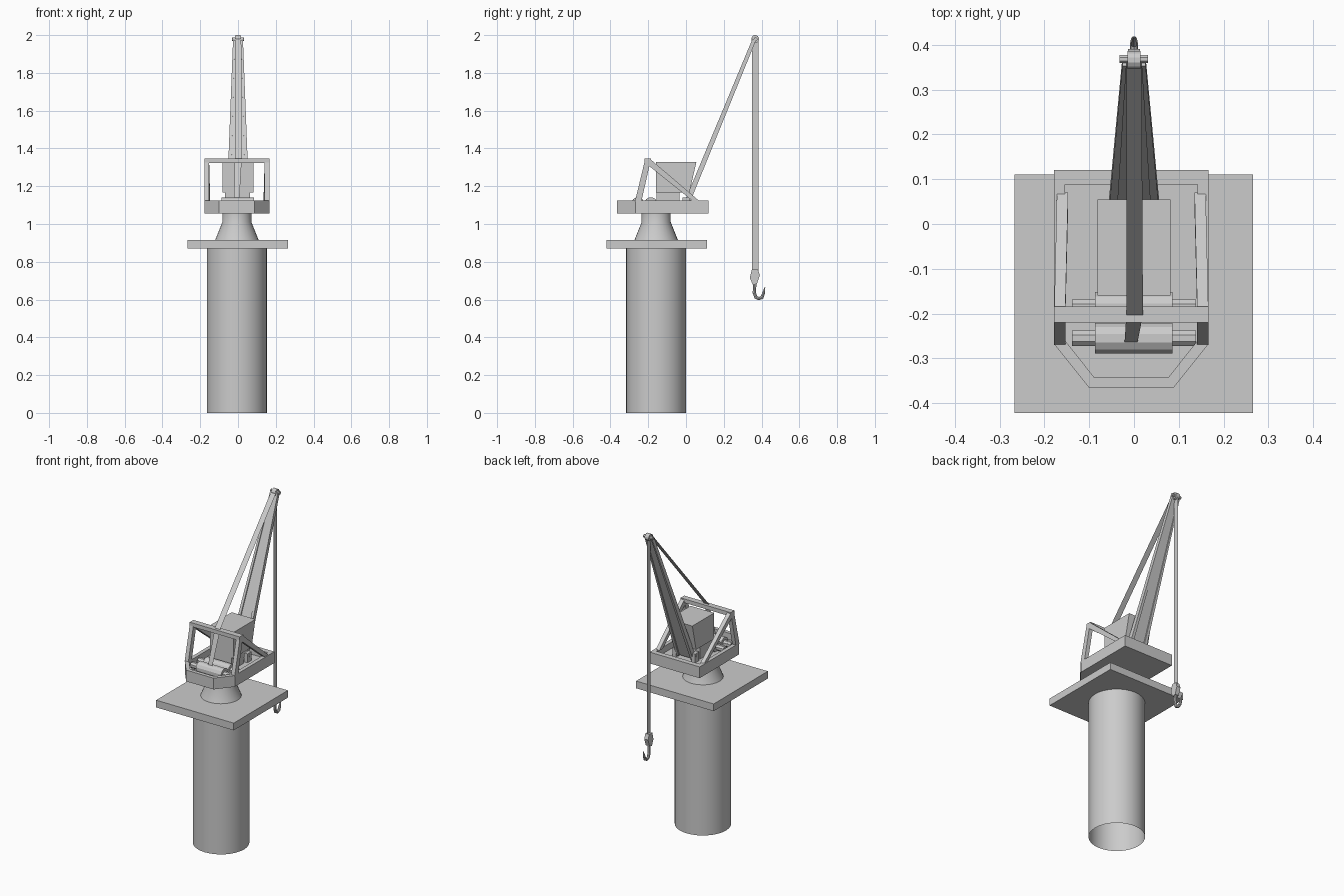
import bpy, bmesh, math
from mathutils import Vector

if "Cube" in bpy.data.objects:
    bpy.data.objects.remove(bpy.data.objects["Cube"])

CX, CY = -0.006, -0.158   # slewing axis


def finish(name, bm, smooth=False, fix=True):
    if fix:
        bmesh.ops.recalc_face_normals(bm, faces=bm.faces)
    me = bpy.data.meshes.new(name)
    bm.to_mesh(me)
    bm.free()
    ob = bpy.data.objects.new(name, me)
    bpy.context.collection.objects.link(ob)
    if smooth:
        bpy.ops.object.select_all(action='DESELECT')
        ob.select_set(True)
        bpy.context.view_layer.objects.active = ob
        bpy.ops.object.shade_smooth_by_angle(angle=math.radians(35))
    return ob


def loft(name, rings, caps=(True, True), smooth=False):
    """Skin a list of closed rings of points."""
    bm = bmesh.new()
    loops = [[bm.verts.new(p) for p in r] for r in rings]
    n = len(loops[0])
    for a, b in zip(loops, loops[1:]):
        for i in range(n):
            bm.faces.new((a[i], a[(i + 1) % n], b[(i + 1) % n], b[i]))
    if caps[0]:
        bm.faces.new(loops[0][::-1])
    if caps[1]:
        bm.faces.new(loops[-1])
    return finish(name, bm, smooth)


def box(name, x0, x1, y0, y1, z0, z1):
    base = [(x0, y0), (x1, y0), (x1, y1), (x0, y1)]
    return loft(name, [[(x, y, z) for x, y in base] for z in (z0, z1)])


def profile_x(name, pts, x0, x1):
    """Extrude a (y, z) outline along x."""
    return loft(name, [[(x, y, z) for y, z in pts] for x in (x0, x1)])


def turned(name, levels, caps, n=32):
    """Round body on the slewing axis from (radius, z) levels."""
    ring = lambda r, z: [(CX + r * math.cos(2 * math.pi * i / n),
                          CY + r * math.sin(2 * math.pi * i / n), z) for i in range(n)]
    return loft(name, [ring(r, z) for r, z in levels], caps, True)


def drum(name, x0, x1, y, z, r, n=12):
    pts = [(y + r * math.cos(2 * math.pi * (i + .5) / n),
            z + r * math.sin(2 * math.pi * (i + .5) / n)) for i in range(n)]
    return profile_x(name, pts, x0, x1)


def ribbon(name, edges):
    """Flat rope strip through pairs of edge points."""
    bm = bmesh.new()
    vs = [(bm.verts.new(a), bm.verts.new(b)) for a, b in edges]
    for (a, b), (c, d) in zip(vs, vs[1:]):
        bm.faces.new((a, b, d, c))
    return finish(name, bm, fix=False)


# Column, platform and slewing neck
turned("column", [(0.159, 0), (0.159, 0.87)], (False, True))
box("platform", -0.267, 0.266, -0.422, 0.11, 0.87, 0.915)
turned("slewing_neck", [(0.115, 0.915), (0.077, 1.01), (0.077, 1.06)], (False, False))

# Deck with recessed floor and chamfered rear corners
outline = [(-0.178, 0.12), (-0.178, -0.268), (-0.1, -0.366),
           (0.088, -0.366), (0.166, -0.268), (0.166, 0.12)][::-1]
inner = [(-0.154, 0.088), (-0.154, -0.26), (-0.088, -0.343),
         (0.076, -0.343), (0.142, -0.26), (0.142, 0.088)][::-1]
loft("deck", [[(x, y, 1.055) for x, y in outline], [(x, y, 1.125) for x, y in outline],
              [(x, y, 1.125) for x, y in inner], [(x, y, 1.085) for x, y in inner]])

# Cabin with sloping front, on a pedestal
profile_x("cabin", [(-0.16, 1.167), (0.018, 1.167), (0.055, 1.328), (-0.16, 1.328)],
          -0.082, 0.081)
box("cabin_pedestal", -0.07, 0.064, -0.155, -0.035, 1.085, 1.167)

# Winches
for tag, y in (("front", -0.186), ("rear", -0.255)):
    drum(tag + "_winch_drum", -0.087, 0.086, y, 1.107, 0.035)
    drum(tag + "_winch_axle", -0.138, 0.138, y, 1.107, 0.019, 8)
    for side, x in (("left", -0.128), ("right", 0.113)):
        box(f"{tag}_winch_{side}_bearing", x, x + 0.015, y - 0.014, y + 0.014, 1.085, 1.118)

# Support frame: two sides of legs and struts joined by a top bar
box("frame_top_bar", -0.178, 0.166, -0.22, -0.184, 1.322, 1.346)
for side, s in (("left", -1), ("right", 1)):
    xa, xb = CX + s * 0.172, CX + s * 0.147
    profile_x(side + "_frame_leg", [(-0.27, 1.12), (-0.236, 1.12), (-0.19, 1.325),
                                    (-0.218, 1.335)], xa, xb)
    strut = [[(x + dx, y, z) for x, y, z in
              ((xa, y0, z0), (xb, y0, z0), (xb, y1, z1), (xa, y1, z1))]
             for dx, y0, z0, y1, z1 in ((0, -0.205, 1.315, -0.186, 1.341),
                                        (-s * 0.006, 0.035, 1.122, 0.07, 1.122))]
    loft(side + "_frame_strut", strut)

# Boom: tapered web between two thicker rails
foot, tip = Vector((0, 0.0, 1.10)), Vector((0, 0.362, 1.978))
up = Vector((0, -(tip - foot).z, (tip - foot).y)).normalized()


def boom_part(name, foot_x, tip_x, t0, t1):
    rings = []
    for p, (a, b), t in ((foot, foot_x, t0), (tip, tip_x, t1)):
        rings.append([p + Vector((x, 0, 0)) + up * h
                      for x, h in ((a, -t), (b, -t), (b, t), (a, t))])
    loft(name, rings)


boom_part("boom_web", (-0.05, 0.05), (-0.022, 0.022), 0.006, 0.005)
for side, s in (("left", -1), ("right", 1)):
    boom_part(side + "_boom_rail", (s * 0.06, s * 0.04), (s * 0.026, s * 0.017), 0.014, 0.010)
    box(side + "_boom_hinge", s * 0.066 - 0.012, s * 0.066 + 0.012, -0.018, 0.022, 1.085, 1.14)
drum("boom_hinge_pin", -0.08, 0.08, 0.004, 1.122, 0.009, 8)

# Boom head pulley
drum("head_pulley", -0.014, 0.014, 0.366, 1.979, 0.021, 12)
drum("head_axle", -0.032, 0.031, 0.368, 1.979, 0.01, 8)

# Ropes: luffing rope over the frame to the rear winch, and hanging hoist rope
ribbon("luffing_rope", [((-0.017, 0.36, 1.995), (0.017, 0.36, 1.995)),
                        ((-0.017, -0.202, 1.348), (0.02, -0.202, 1.348)),
                        ((-0.021, -0.263, 1.14), (0.008, -0.263, 1.14))])
ribbon("hoist_rope", [((0, 0.35, 1.975), (0, 0.385, 1.975)),
                      ((0, 0.35, 0.75), (0, 0.385, 0.75))])

# Hook block and hook
profile_x("hook_block", [(0.338, 0.715), (0.349, 0.76), (0.38, 0.76), (0.391, 0.73),
                         (0.376, 0.685), (0.353, 0.68)], -0.013, 0.013)
path = [(0.364, 0.70, 1), (0.362, 0.635, 1), (0.37, 0.612, 1), (0.386, 0.605, 1),
        (0.402, 0.612, 1), (0.411, 0.635, 0.8), (0.418, 0.665, 0.2)]
rings = []
for i, (y, z, k) in enumerate(path):
    a, b = path[max(i - 1, 0)], path[min(i + 1, len(path) - 1)]
    d = Vector((b[0] - a[0], b[1] - a[1])).normalized()
    rings.append([(0.009 * k * math.cos(q), y - d.y * 0.009 * k * math.sin(q),
                   z + d.x * 0.009 * k * math.sin(q))
                  for q in (2 * math.pi * j / 8 for j in range(8))])
loft("hook", rings)
